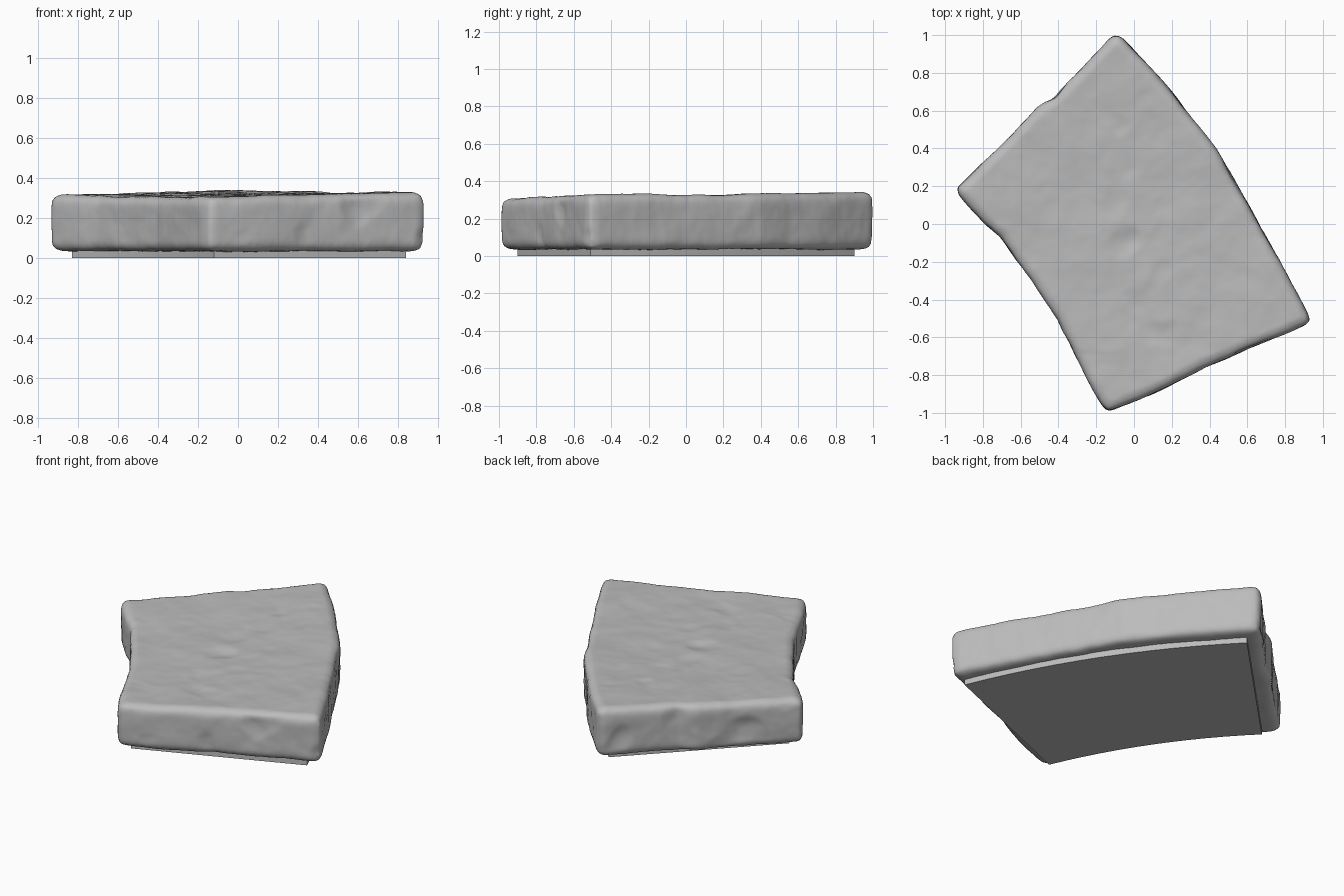
import bpy, bmesh
from mathutils import Vector, noise

cube = bpy.data.objects.get("Cube")
if cube:
    bpy.data.objects.remove(cube, do_unlink=True)


def make_material(name, value):
    mat = bpy.data.materials.new(name)
    mat.use_nodes = True
    colour = (value, value, value, 1)
    mat.diffuse_color = colour
    bsdf = mat.node_tree.nodes["Principled BSDF"]
    bsdf.inputs["Base Color"].default_value = colour
    bsdf.inputs["Roughness"].default_value = 0.8
    return mat


def slab(name, outline, low, high, mat, rim=0):
    """Extrude a closed outline, optionally rounding its two rims."""
    bm = bmesh.new()
    base = bm.faces.new([bm.verts.new((x, y, low)) for x, y in outline])
    ext = bmesh.ops.extrude_face_region(bm, geom=[base])
    tops = [v for v in ext["geom"] if isinstance(v, bmesh.types.BMVert)]
    bmesh.ops.translate(bm, verts=tops, vec=(0, 0, high - low))
    bmesh.ops.recalc_face_normals(bm, faces=bm.faces)
    if rim:
        rims = [e for e in bm.edges if abs(e.verts[0].co.z - e.verts[1].co.z) < 1e-5]
        bmesh.ops.bevel(bm, geom=rims, offset=rim, segments=4, profile=0.5, affect='EDGES')
    mesh = bpy.data.meshes.new(name)
    bm.to_mesh(mesh)
    bm.free()
    mesh.materials.append(mat)
    obj = bpy.data.objects.new(name, mesh)
    bpy.context.collection.objects.link(obj)
    return obj


def activate(obj):
    bpy.ops.object.select_all(action='DESELECT')
    obj.select_set(True)
    bpy.context.view_layer.objects.active = obj


def arc(start, end, bulge, steps=12):
    """Shallow curve between two corners, bulging to the left of travel."""
    a, b = Vector(start), Vector(end)
    side = Vector((a.y - b.y, b.x - a.x)).normalized()
    return [a.lerp(b, i / steps) + side * bulge * 4 * (i / steps) * (1 - i / steps)
            for i in range(steps + 1)]


stone_grey = make_material("stone grey", 0.5)

# Stone outline, clockwise from the back corner
outline = [(-.09, 1), (-.06, .985), (.06, .86), (.2, .7), (.43, .405), (.61, .09), (.78, -.21),
           (.925, -.48), (.93, -.515), (.9, -.54), (.61, -.66), (.37, -.76), (.135, -.88),
           (-.11, -.985), (-.145, -.99), (-.18, -.95), (-.29, -.74), (-.405, -.505),
           (-.55, -.29), (-.615, -.21), (-.71, -.07), (-.79, 0), (-.925, .155),
           (-.935, .19), (-.71, .41), (-.515, .615), (-.42, .675), (-.29, .81), (-.12, .99)]
stone = slab("stone_block", outline, 0.035, 0.32, stone_grey, rim=0.045)

# Even quads over the block, slightly softened
remesh = stone.modifiers.new("Remesh", 'REMESH')
remesh.mode = 'VOXEL'
remesh.voxel_size = 0.016
soften = stone.modifiers.new("Soften", 'SMOOTH')
soften.iterations = 4
activate(stone)
for mod in ("Remesh", "Soften"):
    bpy.ops.object.modifier_apply(modifier=mod)

# Weathering: broad swells, chipped patches and an uneven top
moves = []
for v in stone.data.vertices:
    p, n = v.co.copy(), v.normal.copy()
    swell = noise.noise(p * 3.5) * 0.007
    rough = noise.fractal(p * 7, 1, 2, 3) * 0.004
    chips = max(0, noise.noise(p * 6 + Vector((5, 2, 8))) - 0.15) * 0.025
    worn_end = abs(n.x * 0.6 - n.y * 0.8) * (1 - abs(n.z))
    centre = max(0, 1 - abs(p.x + 0.02) * 3) * max(0, n.z) * (abs(p.y) < 0.7)
    offset = swell + rough - chips * max(0.15, worn_end, centre)
    lift = max(0, (p.z - 0.05) / 0.27)
    tilt = (0.014 * p.x + 0.018 * p.y + 0.012 * (p.x * p.x + p.y * p.y) - 0.004) * lift
    moves.append(p + n * offset + Vector((0, 0, tilt)))
for v, co in zip(stone.data.vertices, moves):
    v.co = co
bpy.ops.object.shade_smooth()

# Thin curved bed under the stone
back, left, front, right = (-.09, .9), (.84, -.51), (-.12, -.9), (-.83, .15)
bed_outline = arc(back, left, 0.08) + arc(front, right, -0.06)
bed = slab("bed_plate", bed_outline, 0, 0.06, stone_grey)
activate(bed)
bpy.ops.object.shade_smooth_by_angle()
